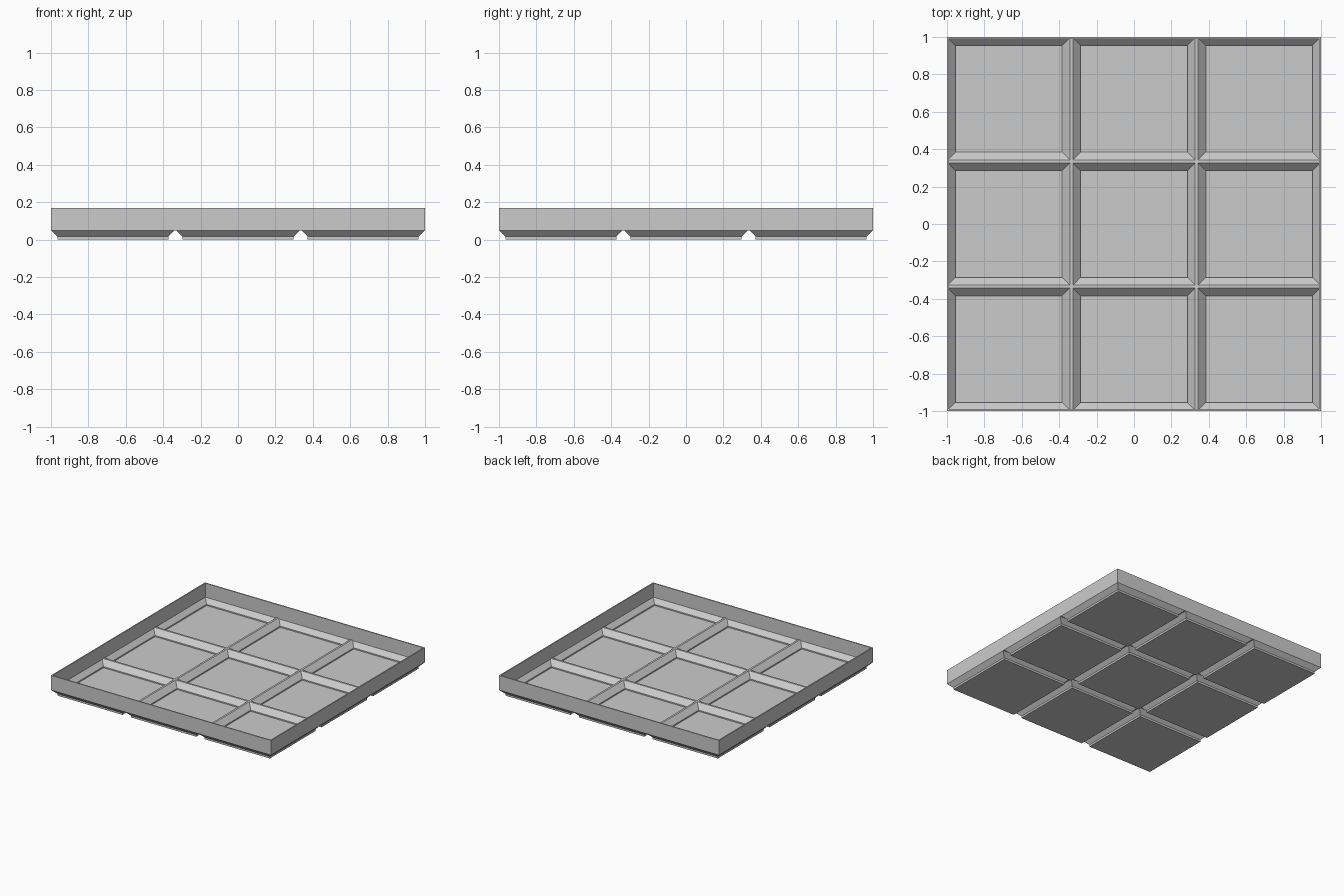
import bpy, bmesh

if "Cube" in bpy.data.objects:
    bpy.data.objects.remove(bpy.data.objects["Cube"])

PITCH = 0.6693          # spacing of the 3 x 3 compartments
INNER = 0.99            # inside face of the rim wall
FOOT_TOP, RIB_TOP, RIM_TOP = 0.05, 0.0615, 0.17
FOOT_HALF = 0.3307      # foot half width where it meets the body
POCKET_HALF = 0.3266    # pocket half width at the rib crest

bm = bmesh.new()


def face(points):
    bm.faces.new([bm.verts.new(p) for p in points])


def bridge(a, b):
    n = len(a)
    for i in range(n):
        j = (i + 1) % n
        face([a[i], a[j], b[j], b[i]])


def square(cx, cy, half, z, limit):
    def clamp(v):
        return max(-limit, min(limit, v))
    return [(clamp(cx + sx * half), clamp(cy + sy * half), z)
            for sx, sy in ((-1, -1), (1, -1), (1, 1), (-1, 1))]


def shell(cx, cy, profile, limit):
    """Square cup: a closed bottom and walls following (half width, z)."""
    rings = [square(cx, cy, h, z, limit) for h, z in profile]
    face(rings[0])
    for a, b in zip(rings, rings[1:]):
        bridge(a, b)


def lattice(c, z):
    """Flat strips between the compartments."""
    for i in range(5):
        for j in range(5):
            if i % 2 or j % 2:
                face([(c[i], c[j], z), (c[i + 1], c[j], z),
                      (c[i + 1], c[j + 1], z), (c[i], c[j + 1], z)])


def perimeter(c, z):
    lo, hi = c[0], c[-1]
    return ([(v, lo, z) for v in c[:-1]] + [(hi, v, z) for v in c[:-1]]
            + [(v, hi, z) for v in c[:0:-1]] + [(lo, v, z) for v in c[:0:-1]])


def edges(half, limit):
    a, b = PITCH - half, half
    return [-limit, -a, -b, b, a, limit]


# feet below and pockets above, one of each per compartment
foot = [(0.2964, 0), (0.2964, 0.0157), (FOOT_HALF, FOOT_TOP)]
pocket = [(0.285, 0.01), (0.285, 0.02), (INNER - PITCH, 0.0557), (POCKET_HALF, RIB_TOP)]
for ix in (-1, 0, 1):
    for iy in (-1, 0, 1):
        shell(ix * PITCH, iy * PITCH, foot, 1.0)
        shell(ix * PITCH, iy * PITCH, pocket, INNER)

# underside strips, rib crests and the rim wall
under, crest = edges(FOOT_HALF, 1.0), edges(POCKET_HALF, INNER)
lattice(under, FOOT_TOP)
lattice(crest, RIB_TOP)
rim = [perimeter(under, FOOT_TOP), perimeter(under, RIM_TOP),
       perimeter(crest, RIM_TOP), perimeter(crest, RIB_TOP)]
for a, b in zip(rim, rim[1:]):
    bridge(a, b)

bmesh.ops.remove_doubles(bm, verts=bm.verts[:], dist=0.0005)
bmesh.ops.recalc_face_normals(bm, faces=bm.faces[:])

mesh = bpy.data.meshes.new("divided_tray")
bm.to_mesh(mesh)
bm.free()
grey = bpy.data.materials.new("light_grey")
grey.diffuse_color = (0.6, 0.6, 0.6, 1)
grey.use_nodes = True
grey.node_tree.nodes["Principled BSDF"].inputs["Base Color"].default_value = grey.diffuse_color
mesh.materials.append(grey)
tray = bpy.data.objects.new("divided_tray", mesh)
bpy.context.collection.objects.link(tray)
